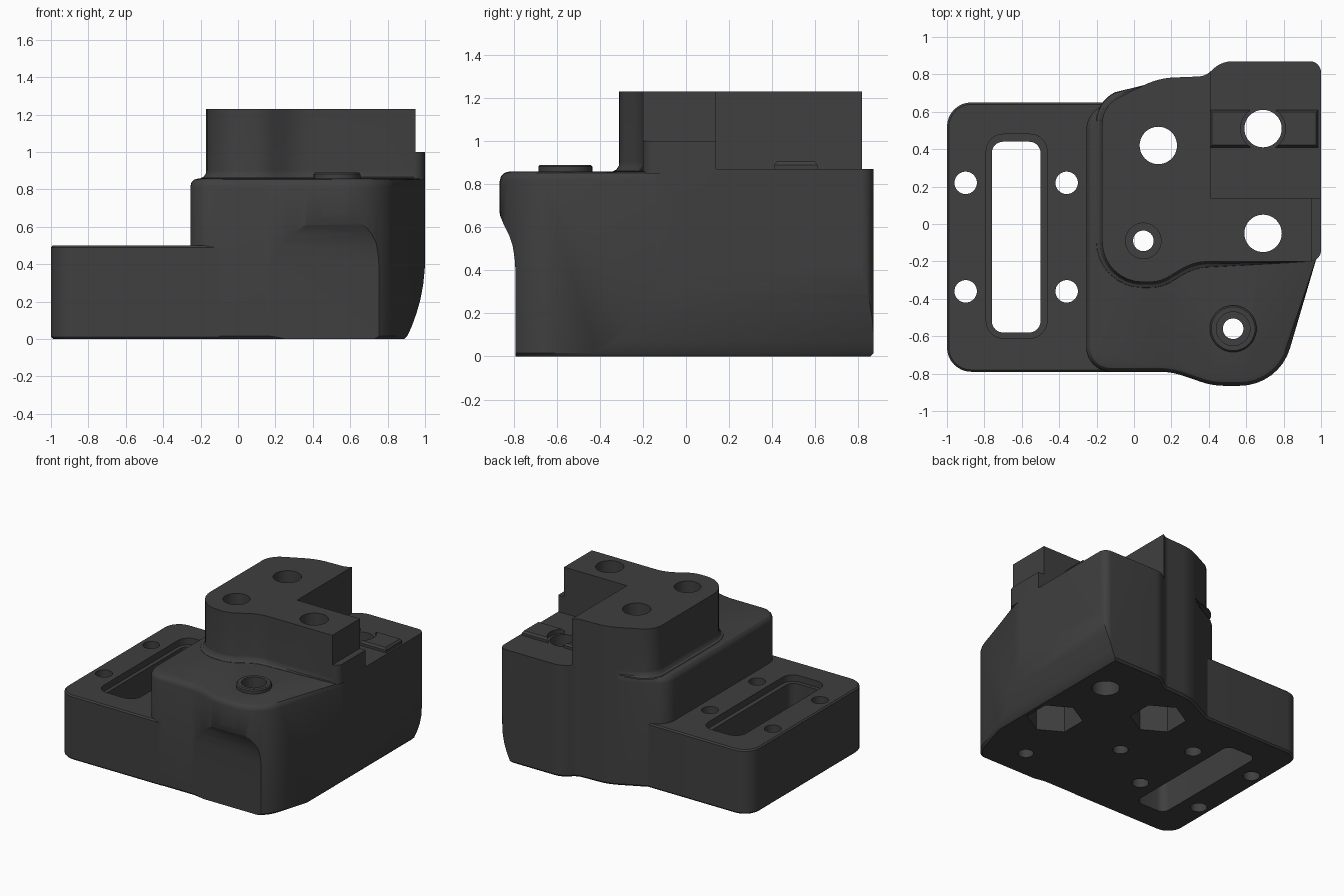
import bpy, bmesh, math
from mathutils import Vector

if "Cube" in bpy.data.objects:
    bpy.data.objects.remove(bpy.data.objects["Cube"])

mat = bpy.data.materials.new("dark_grey")
mat.diffuse_color = (0.05, 0.05, 0.05, 1)
mat.use_nodes = True
mat.node_tree.nodes["Principled BSDF"].inputs["Base Color"].default_value = mat.diffuse_color


def rounded(corners, steps=8):
    """Outline from (x, y, radius) corners, each replaced with an arc."""
    out, n = [], len(corners)
    for i, (x, y, r) in enumerate(corners):
        p = Vector((x, y))
        if r == 0:
            out.append(p)
            continue
        a = (Vector(corners[i - 1][:2]) - p).normalized()
        b = (Vector(corners[(i + 1) % n][:2]) - p).normalized()
        half = a.angle(b) / 2
        c = p + (a + b).normalized() * (r / math.sin(half))
        t = r / math.tan(half)
        s, e = p + a * t - c, p + b * t - c
        sweep = s.angle_signed(e)
        for k in range(steps + 1):
            ang = -sweep * k / steps
            out.append(c + Vector((s.x * math.cos(ang) - s.y * math.sin(ang),
                                   s.x * math.sin(ang) + s.y * math.cos(ang))))
    return out


def circle(x, y, r, n=40, turn=0):
    return [Vector((x + r * math.cos(turn + math.tau * i / n),
                    y + r * math.sin(turn + math.tau * i / n))) for i in range(n)]


def rect(x0, x1, y0, y1, r=0):
    return rounded([(x0, y0, r), (x1, y0, r), (x1, y1, r), (x0, y1, r)])


def prism(name, outline, levels, axis="z", weight=None):
    """Stack offset copies of a counter-clockwise outline at (height, offset) levels."""
    bm = bmesh.new()
    n, rings = len(outline), []
    for h, off in levels:
        ring = []
        for i, p in enumerate(outline):
            d0 = (p - outline[i - 1]).normalized()
            d1 = (outline[(i + 1) % n] - p).normalized()
            m = Vector((d0.y + d1.y, -d0.x - d1.x)).normalized()
            m /= max(0.4, m.dot(Vector((d1.y, -d1.x))))
            q = p + m * off * (weight(p) if weight and h > 0.1 else 1)
            co = {"z": (q.x, q.y, h), "y": (q.x, h, q.y), "x": (h, q.x, q.y)}[axis]
            ring.append(bm.verts.new(co))
        rings.append(ring)
    for lo, hi in zip(rings, rings[1:]):
        for i in range(n):
            j = (i + 1) % n
            bm.faces.new((lo[i], lo[j], hi[j], hi[i]))
    bm.faces.new(rings[0][::-1])
    bm.faces.new(rings[-1])
    bmesh.ops.remove_doubles(bm, verts=bm.verts, dist=1e-5)
    bmesh.ops.recalc_face_normals(bm, faces=bm.faces)
    me = bpy.data.meshes.new(name)
    bm.to_mesh(me)
    bm.free()
    me.materials.append(mat)
    ob = bpy.data.objects.new(name, me)
    bpy.context.collection.objects.link(ob)
    return ob


def select(ob):
    bpy.ops.object.select_all(action="DESELECT")
    ob.select_set(True)
    bpy.context.view_layer.objects.active = ob


def boolean(ob, outline, levels, op="DIFFERENCE", axis="z"):
    cutter = prism("cutter", outline, levels, axis)
    cutter.hide_render = True
    mod = ob.modifiers.new("cut", "BOOLEAN")
    mod.operation, mod.solver, mod.object = op, "EXACT", cutter
    select(ob)
    bpy.ops.object.modifier_apply(modifier=mod.name)
    bpy.data.objects.remove(cutter)


def pts(*p):
    return [Vector(q) for q in p]


THROUGH = [(-0.1, 0), (1.5, 0)]

# Edges at the back and right stay sharp on top
def soft(p):
    return 0 if p.y > 0.7 or p.x > 0.93 or (p.x > 0.4 and p.y > 0) else 1


# Low slotted plate on the left
plate = prism("slotted_plate",
              rounded([(-1, -0.79, 0.13), (-0.1, -0.79, 0), (-0.1, 0.65, 0), (-1, 0.65, 0.13)]),
              [(0, -0.012), (0.012, 0), (0.49, 0), (0.5, -0.01)])
boolean(plate, rect(-0.76, -0.5, -0.58, 0.44, 0.06), THROUGH)
boolean(plate, rect(-0.79, -0.465, -0.61, 0.48, 0.09), [(0.45, 0), (0.6, 0)])
for x in (-0.9, -0.36):
    for y in (-0.36, 0.22):
        boolean(plate, circle(x, y, 0.06), THROUGH)

# Main body, with a rounded lobe at the front right
back = [(1, 0.87, 0.06), (0.47, 0.87, 0.15), (0.38, 0.79, 0.1), (0.13, 0.78, 0.4)]
body = prism("main_body", rounded(
    [(-0.255, -0.79, 0.13), (0.2, -0.79, 0.4), (0.42, -0.865, 0.4), (0.775, -0.865, 0.28),
     (1, -0.1, 0.3)] + back + [(-0.255, 0.59, 0.14)]),
    [(0, -0.015), (0.015, 0), (0.815, 0), (0.837, -0.006), (0.852, -0.02), (0.858, -0.042)],
    weight=soft)
# Undercut right side, then undercut lobe
boolean(body, pts((-2, -1), (0.89, -1), (0.89, 0), (0.905, 0.015), (0.93, 0.07), (0.955, 0.14),
                  (0.975, 0.21), (0.99, 0.29), (0.998, 0.37), (1.004, 0.46), (1.004, 2), (-2, 2)),
        [(-2, 0), (2, 0)], "INTERSECT", "y")
boolean(body, pts((-0.792, -1), (2, -1), (2, 2), (-0.9, 2), (-0.87, 0.69), (-0.862, 0.65),
                  (-0.845, 0.61), (-0.82, 0.56), (-0.804, 0.51), (-0.795, 0.45), (-0.792, 0.4)),
        [(-2, 0), (2, 0)], "INTERSECT", "x")

# Raised L-shaped block with a flared foot
block = prism("raised_block", rounded(
    [(-0.17, -0.31, 0.215), (0.14, -0.31, 0.2), (0.32, -0.2, 0.3), (1, -0.2, 0.06)]
    + back + [(-0.17, 0.632, 0.15)]),
    [(0.85, 0.035), (0.86, 0.03), (0.867, 0.014), (0.885, 0.002), (0.9, 0), (1.23, 0)],
    weight=soft)
boolean(block, rect(0.41, 1.2, 0.14, 1.2), [(0.87, 0), (1.5, 0)])
boolean(block, rect(0.95, 1.2, -0.5, 0.3), [(1.0, 0), (1.5, 0)])

# Low rail on the shelf, open around its hole
rail = prism("shelf_rail", rect(0.405, 0.985, 0.41, 0.61), [(0.86, 0), (0.89, 0), (0.905, -0.012)])
boolean(rail, circle(0.69, 0.51, 0.12), THROUGH)

# Raised screw boss on the lobe
boss = prism("screw_boss", circle(0.53, -0.56, 0.125), [(0.84, 0), (0.882, 0), (0.89, -0.008)])

# Vertical bores
for x, y, r in ((0.13, 0.42, 0.1), (0.69, -0.05, 0.1), (0.69, 0.51, 0.1),
                (0.05, -0.09, 0.055), (0.53, -0.56, 0.055)):
    for ob in (body, block):
        if ob is body or y > -0.3:
            boolean(ob, circle(x, y, r), THROUGH)
boolean(block, circle(0.05, -0.09, 0.095), [(1.0, 0), (1.5, 0)])
for ob in (boss, body):
    boolean(ob, circle(0.53, -0.56, 0.09), [(0.78, 0), (1.5, 0)])

# Hexagonal nut pockets underneath
for x, y in ((0.13, 0.42), (0.69, -0.05)):
    boolean(body, circle(x, y, 0.2, 6, math.pi / 6), [(-0.1, 0), (0.3, 0)])

for ob in (plate, body, block, rail, boss):
    select(ob)
    bpy.ops.object.shade_smooth_by_angle(angle=math.radians(30))
